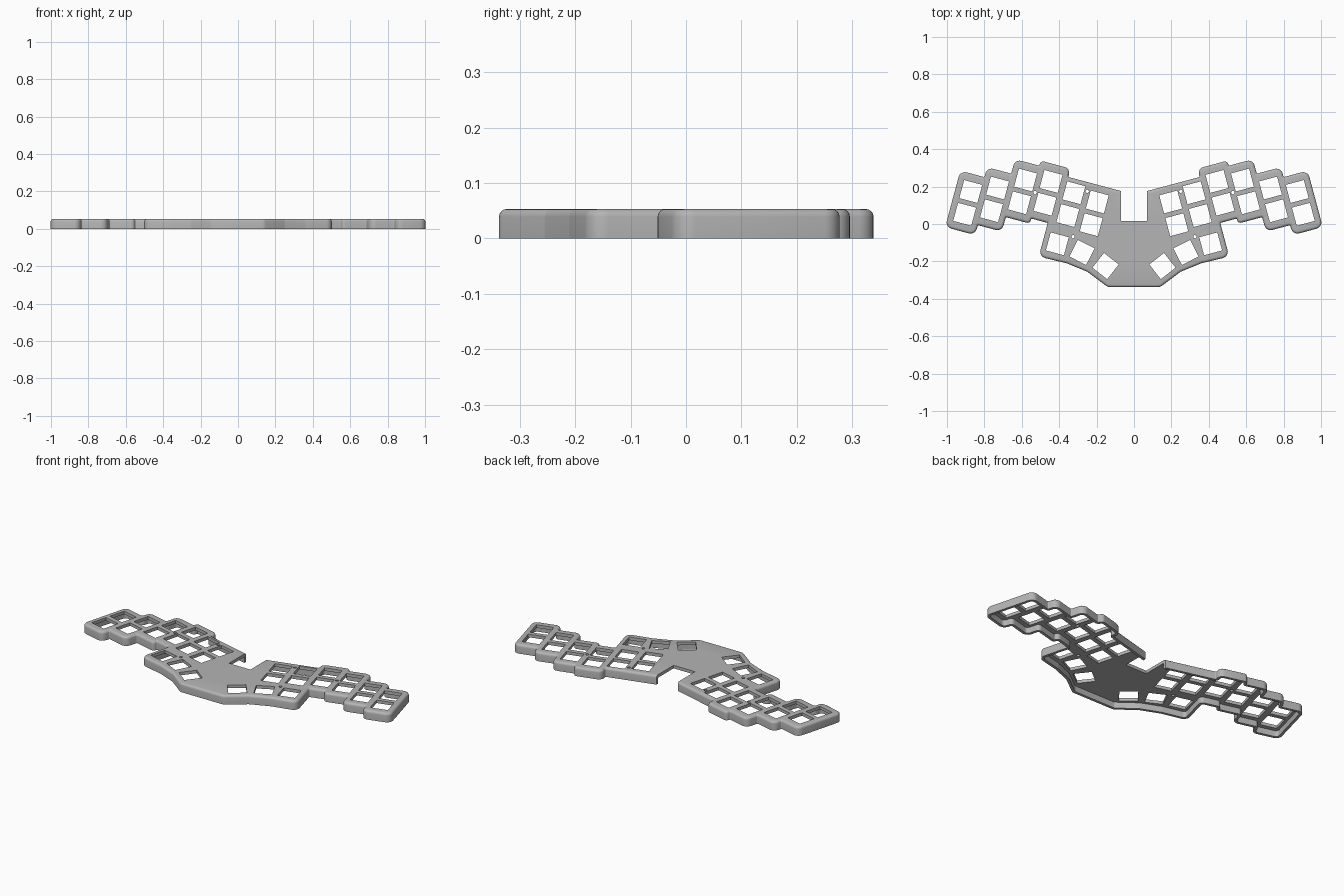
import bpy, bmesh
from math import sin, cos, tan, pi, radians
from mathutils import Vector, Matrix

cube = bpy.data.objects.get("Cube")
if cube:
    bpy.data.objects.remove(cube, do_unlink=True)

HEIGHT, PLATE, WALL, ROUND = 0.053, 0.018, 0.016, 0.014
TILT = radians(15)
KEY, PITCH, ROW = 0.1, 0.1336, 0.126
HALF_W, HALF_L = 0.083, 0.156
COL_V = [0.0, 0.015, 0.042, 0.014, -0.066, -0.121]
COL_U = [0.22 + PITCH * i for i in range(6)]


def tilted(u, v):
    """Point in the tilted key grid of the left half."""
    return Matrix.Rotation(TILT, 2) @ Vector((u, v))


def half_outline():
    """Corners of the left half, from the front middle round to the back middle."""
    pts = [Vector((0.14, -0.3375)), Vector((0.25, -0.255)), Vector((0.36, -0.21))]
    front, back = [(0.447, -0.30), (0.447, COL_V[2] - HALF_L)], []
    for i in range(2, 5):
        step = COL_U[i + 1] - HALF_W
        front += [(step, COL_V[i] - HALF_L), (step, COL_V[i + 1] - HALF_L)]
    end = COL_U[5] + HALF_W
    back += [(end, COL_V[5] - HALF_L), (end, COL_V[5] + HALF_L)]
    for i in range(4, 1, -1):
        step = COL_U[i] + HALF_W
        back += [(step, COL_V[i + 1] + HALF_L), (step, COL_V[i] + HALF_L)]
    left = COL_U[2] - HALF_W
    back += [(left, COL_V[2] + HALF_L), (left, 0.152), (0.072, 0.152)]
    return pts + [tilted(*p) for p in front + back]


def rounded(corners):
    """Round each corner; returns (point, outward normal) pairs."""
    out, n = [], len(corners)
    for i, c in enumerate(corners):
        a, b = corners[i - 1] - c, corners[(i + 1) % n] - c
        d0, d1 = -a.normalized(), b.normalized()
        turn = -d0.angle_signed(d1)
        convex = turn > 0
        k = tan(abs(turn) / 2)
        t = (0.035 if convex else 0.006) * k
        t = min(t, 0.7 * min(a.length, b.length))
        r = t / k
        side = 1 if convex else -1
        n0 = Vector((d0.y, -d0.x))
        centre = c - d0 * t - n0 * r * side
        segs = 6 if abs(turn) > 1 else 3
        for s in range(segs + 1):
            normal = Matrix.Rotation(turn * s / segs, 2) @ n0
            out.append((centre + normal * r * side, normal))
    return out


# grey plastic
grey = bpy.data.materials.new("grey_plastic")
grey.use_nodes = True
colour = (0.46, 0.46, 0.46, 1)
grey.diffuse_color = colour
grey.node_tree.nodes["Principled BSDF"].inputs["Base Color"].default_value = colour


def make_object(name, bm):
    bmesh.ops.recalc_face_normals(bm, faces=bm.faces)
    mesh = bpy.data.meshes.new(name)
    bm.to_mesh(mesh)
    bm.free()
    mesh.materials.append(grey)
    obj = bpy.data.objects.new(name, mesh)
    bpy.context.collection.objects.link(obj)
    return obj


def loft(bm, rings):
    for lo, hi in zip(rings, rings[1:]):
        for i in range(len(lo)):
            bm.faces.new((lo[i - 1], lo[i], hi[i], hi[i - 1]))


# case shell: cavity ceiling, inner wall, rim, outer wall, rounded top edge
half = half_outline()
outline = rounded(half + [Vector((-p.x, p.y)) for p in reversed(half)])
profile = [(HEIGHT - PLATE, WALL), (0, WALL), (0, 0)]
for s in range(5):
    a = pi / 2 * s / 4
    profile.append((HEIGHT - ROUND + ROUND * sin(a), ROUND - ROUND * cos(a)))
bm = bmesh.new()
rings = []
for z, inset in profile:
    rings.append([bm.verts.new((*(p - n * inset), z)) for p, n in outline])
loft(bm, rings)
bm.faces.new(rings[0])
bm.faces.new(rings[-1])
case = make_object("keyboard_case", bm)

# cutters for key holes, screw holes and the middle notch
cut = bmesh.new()


def prism(points):
    rings = [[cut.verts.new((p.x, p.y, z)) for p in points] for z in (-0.05, 0.1)]
    loft(cut, rings)
    for ring in rings:
        cut.faces.new(ring)


def regular(centre, radius, sides, angle):
    """Cut the same hole in both halves."""
    turns = [angle + 2 * pi * (s + 0.5) / sides for s in range(sides)]
    pts = [centre + radius * Vector((cos(t), sin(t))) for t in turns]
    prism(pts)
    prism([Vector((-p.x, p.y)) for p in pts])


keys = [(tilted(u, v + s * ROW / 2), TILT)
        for u, v in zip(COL_U, COL_V) for s in (-1, 1)]
keys += [(Vector((0.41, -0.106)), TILT),
         (Vector((0.278, -0.152)), radians(27)),
         (Vector((0.152, -0.225)), radians(38))]
for centre, angle in keys:
    regular(centre, KEY / 2 ** 0.5, 4, angle)
for u, v in [(0.554, 0.025), (0.287, 0.104), (0.297, -0.15)]:
    regular(tilted(u, v), 0.009, 16, 0)
prism([Vector(p) for p in [(-0.07, 0.016), (0.07, 0.016), (0.07, 0.4), (-0.07, 0.4)]])
cutter = make_object("hole_cutter", cut)
cutter.hide_render = True

# cut the openings and shade
mod = case.modifiers.new("openings", 'BOOLEAN')
mod.operation = 'DIFFERENCE'
mod.solver = 'EXACT'
mod.object = cutter
bpy.ops.object.select_all(action='DESELECT')
case.select_set(True)
bpy.context.view_layer.objects.active = case
bpy.ops.object.modifier_apply(modifier=mod.name)
bpy.data.objects.remove(cutter, do_unlink=True)
bpy.ops.object.shade_smooth_by_angle(angle=radians(35))
